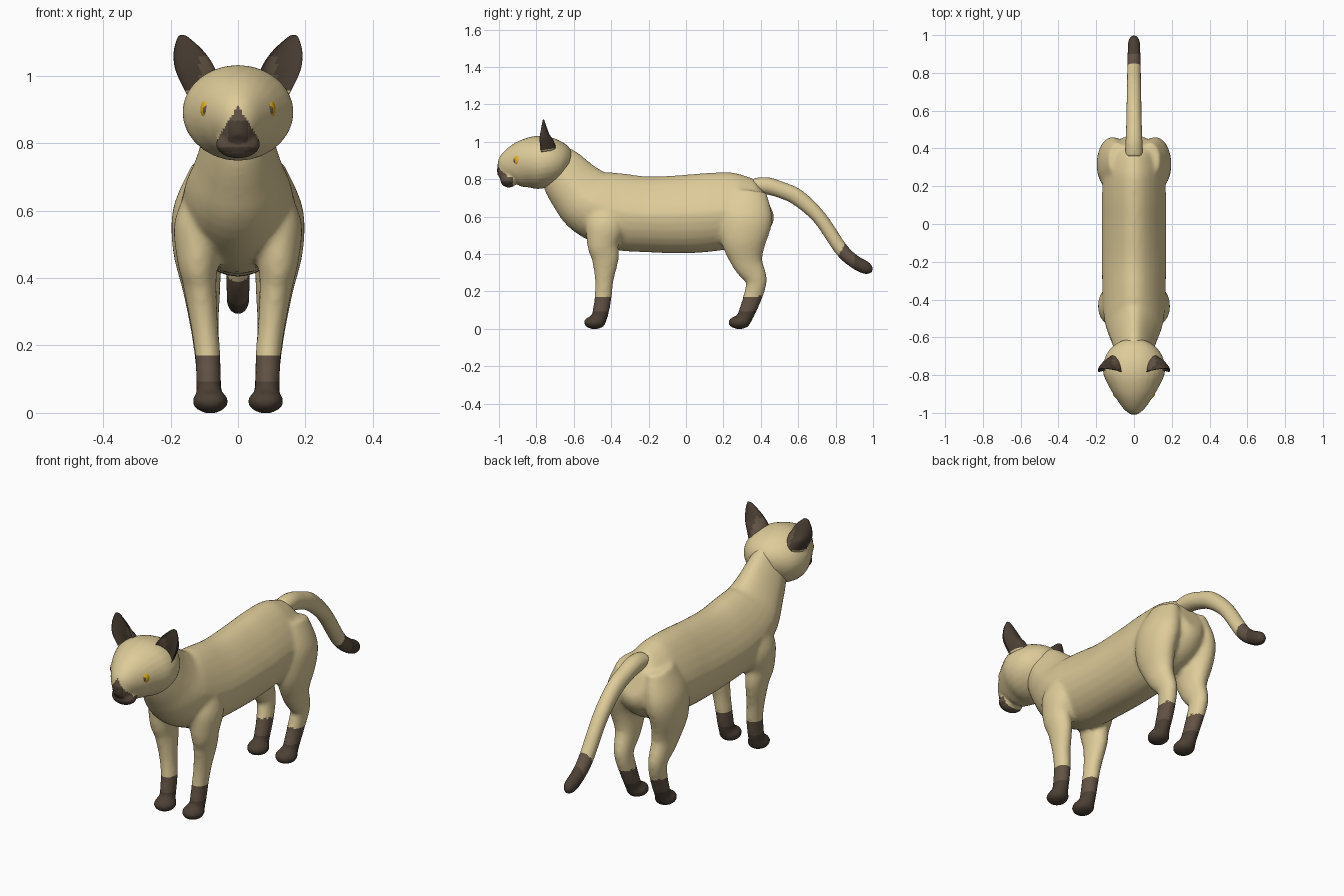
import bpy, bmesh
from math import sin, cos, pi
from mathutils import Vector, Matrix

cube = bpy.data.objects.get("Cube")
if cube:
    bpy.data.objects.remove(cube)


def material(name, rgb):
    mat = bpy.data.materials.new(name)
    mat.use_nodes = True
    mat.diffuse_color = (*rgb, 1)
    mat.node_tree.nodes["Principled BSDF"].inputs["Base Color"].default_value = (*rgb, 1)
    return mat


MATERIALS = [material("cream fur", (0.73, 0.60, 0.32)),
             material("brown fur", (0.125, 0.088, 0.06)),
             material("dark brown fur", (0.07, 0.05, 0.034)),
             material("amber eye", (0.72, 0.42, 0.01))]
CREAM, BROWN, DARK, AMBER = range(4)


def smooth_rows(rows, steps=5):
    """Fill in rows along a smooth curve through the given ones."""
    out = []
    for i in range(len(rows) - 1):
        a, b, c, d = (rows[max(0, min(len(rows) - 1, i + k))] for k in (-1, 0, 1, 2))
        for s in range(steps):
            t = s / steps
            out.append([q + t / 2 * (r - p + t * (2 * p - 5 * q + 4 * r - s4 + t * (3 * (q - r) + s4 - p)))
                        for p, q, r, s4 in zip(a, b, c, d)])
    return out + [list(rows[-1])]


def tube(bm, rows, section=lambda c, s: (c, s), sides=28):
    """Loft rings (x, y, z, half width, half depth) along a path."""
    rows = smooth_rows(rows)
    centres = [Vector(r[:3]) for r in rows]
    rings = []
    for i, row in enumerate(rows):
        along = centres[min(i + 1, len(rows) - 1)] - centres[max(i - 1, 0)]
        depth = Vector((1, 0, 0)).cross(along).normalized()
        ring = []
        for k in range(sides):
            u, v = section(cos(2 * pi * k / sides), sin(2 * pi * k / sides))
            ring.append(bm.verts.new(centres[i] + Vector((row[3] * u, 0, 0)) + depth * row[4] * v))
        rings.append(ring)
    faces = [bm.faces.new(rings[0]), bm.faces.new(rings[-1])]
    for low, high in zip(rings, rings[1:]):
        for k in range(sides):
            n = (k + 1) % sides
            faces.append(bm.faces.new((low[k], low[n], high[n], high[k])))
    bmesh.ops.recalc_face_normals(bm, faces=faces)


def ball(bm, centre, radii):
    bmesh.ops.create_uvsphere(bm, u_segments=32, v_segments=20, radius=1,
                              matrix=Matrix.Translation(centre) @ Matrix.Diagonal((*radii, 1)))


def finish(name, bm, rule, voxel=None, passes=8):
    """Make an object, fuse its pieces into one skin and colour it by rule."""
    mesh = bpy.data.meshes.new(name)
    bm.to_mesh(mesh)
    bm.free()
    obj = bpy.data.objects.new(name, mesh)
    bpy.context.collection.objects.link(obj)
    if voxel:
        remesh = obj.modifiers.new("Fuse", "REMESH")
        remesh.mode = "VOXEL"
        remesh.voxel_size = voxel
        relax = obj.modifiers.new("Relax", "SMOOTH")
        relax.factor = 0.5
        relax.iterations = passes
        graph = bpy.context.evaluated_depsgraph_get()
        fused = bpy.data.meshes.new_from_object(obj.evaluated_get(graph))
        obj.modifiers.clear()
        obj.data = fused
        bpy.data.meshes.remove(mesh)
        fused.name = name
    obj.data.materials.clear()
    for mat in MATERIALS:
        obj.data.materials.append(mat)
    for poly in obj.data.polygons:
        poly.material_index = rule(poly.center)
        poly.use_smooth = True
    return obj


# Body: neck, chest and trunk with a narrow back, plus four legs
bm = bmesh.new()
tube(bm, [(0, -.74, .90, .085, .10), (0, -.67, .85, .098, .13), (0, -.59, .755, .125, .157),
          (0, -.50, .675, .158, .185), (0, -.36, .628, .168, .205), (0, -.2, .612, .17, .203),
          (0, 0, .614, .17, .21), (0, .15, .626, .17, .21), (0, .3, .64, .16, .195),
          (0, .40, .665, .12, .145), (0, .44, .68, .06, .08)],
     lambda c, s: (c * (1 - .3 * max(s, 0)), s))
for side in (1, -1):
    front_leg = [(.085, -.42, .70, .05, .07), (.115, -.43, .57, .073, .105),
                 (.12, -.445, .46, .062, .085), (.114, -.432, .38, .05, .074),
                 (.10, -.437, .26, .041, .05), (.09, -.443, .17, .038, .046),
                 (.087, -.458, .08, .037, .044), (.084, -.47, .03, .038, .036)]
    hind_leg = [(.085, .34, .74, .05, .09), (.112, .325, .61, .08, .138),
                (.12, .31, .48, .073, .125), (.108, .328, .36, .055, .085),
                (.10, .375, .26, .043, .058), (.09, .353, .16, .038, .05),
                (.086, .322, .08, .037, .044), (.084, .305, .03, .038, .036)]
    for leg in (front_leg, hind_leg):
        tube(bm, [(side * x, *rest) for x, *rest in leg])
    # Paws
    for y in (-.488, .285):
        ball(bm, (side * .082, y, .034), (.054, .06, .036))


def sock(p):
    return CREAM if p.z > .175 else BROWN if p.z > .09 else DARK


finish("body", bm, sock, .011)

# Tail
bm = bmesh.new()
tube(bm, [(0, .36, .765, .045, .04), (0, .43, .765, .045, .046), (0, .51, .742, .042, .044),
          (0, .6, .70, .04, .044), (0, .715, .593, .038, .038), (0, .83, .425, .036, .037),
          (0, .90, .36, .034, .036), (0, .965, .325, .031, .034), (0, .997, .312, .012, .014)])
finish("tail", bm, lambda p: CREAM if p.y - .55 * p.z < .60 else BROWN if p.y < .90 else DARK,
       .008, 4)

# Head with muzzle
bm = bmesh.new()
tube(bm, [(0, -.995, .808, .025, .022), (0, -.968, .83, .05, .065), (0, -.93, .855, .085, .103),
          (0, -.86, .88, .132, .13), (0, -.79, .89, .163, .142), (0, -.72, .895, .158, .13),
          (0, -.66, .895, .125, .10), (0, -.62, .89, .07, .06)])
ball(bm, (0, -.947, .797), (.066, .046, .042))


def mask(p):
    if p.y > -.925 or abs(p.x) > min(.07, .012 + .62 * (.892 - p.z)):
        return CREAM
    nose = abs(p.x) < .03 and .80 < p.z < .865
    mouth = abs(p.z - .78) < .006
    return DARK if nose or mouth else BROWN


finish("head", bm, mask, .008, 5)

for side, word in ((1, "left"), (-1, "right")):
    # Ear, hollow at the front
    bm = bmesh.new()
    tube(bm, [(side * .10, -.775, .945, .052, .085), (side * .125, -.783, 1.015, .06, .07),
              (side * .145, -.775, 1.07, .046, .036), (side * .162, -.767, 1.112, .018, .012),
              (side * .166, -.765, 1.121, .006, .004)],
         lambda c, s: (c, s if s < 0 else -.35 * s))
    finish(word + "_ear", bm,
           lambda p: CREAM if p.z < .96 else BROWN if abs(p.x) < .115 and p.z < 1.06 else DARK)

    # Eye with a pupil set towards the nose
    bm = bmesh.new()
    centre = Vector((side * .085, -.893, .90))
    radii = Vector((.027, .031, .036))
    ball(bm, centre, radii)
    gaze = Vector((side * .22, -1, -.08)).normalized()

    def iris(p):
        d = Vector([(a - b) / r for a, b, r in zip(p, centre, radii)])
        return BROWN if d.normalized().dot(gaze) > .86 else AMBER

    finish(word + "_eye", bm, iris)
